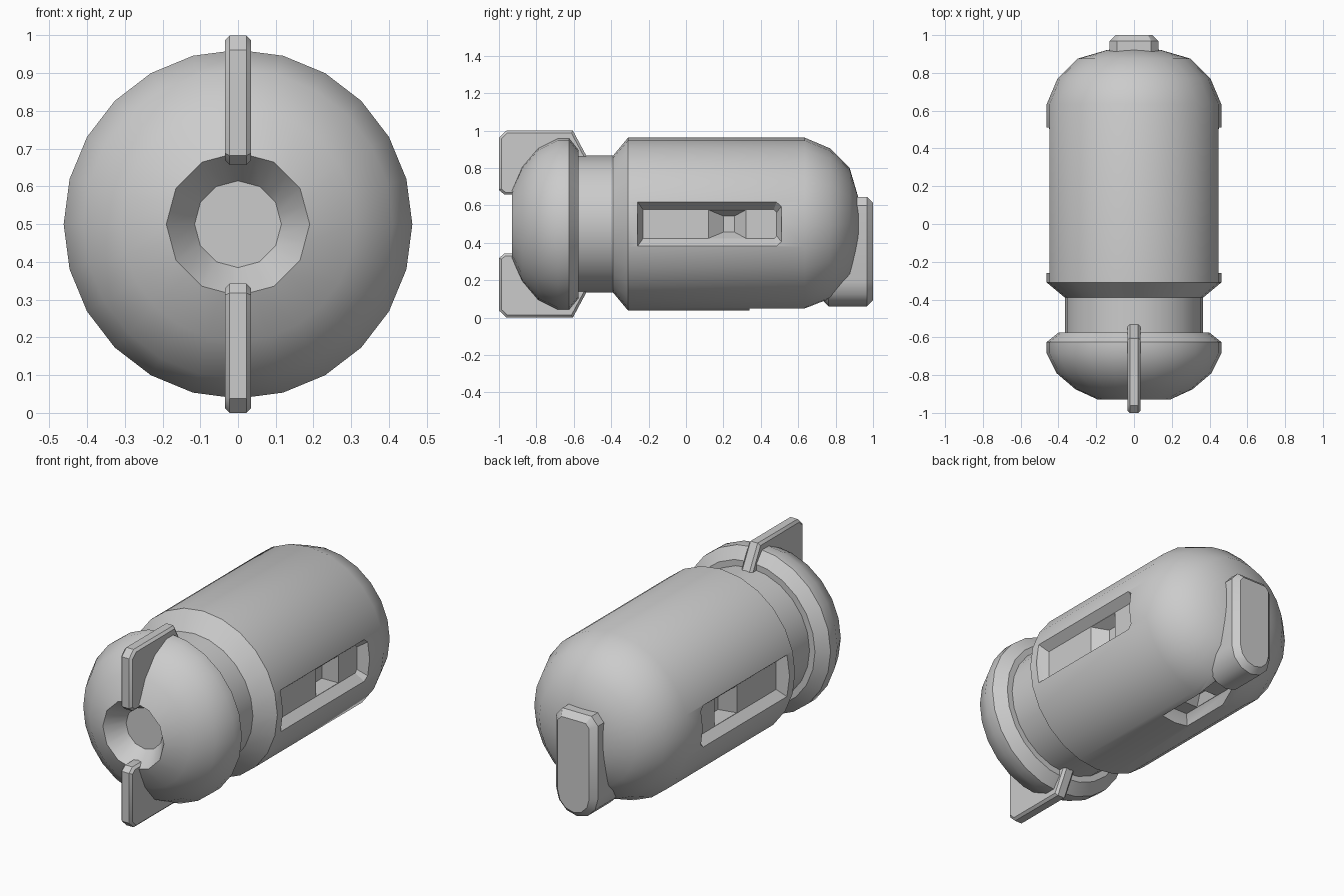
import bpy, bmesh
from math import sin, cos, pi

if "Cube" in bpy.data.objects:
    bpy.data.objects.remove(bpy.data.objects["Cube"])

C = 0.5  # height of the long axis


def loft(name, rings, bevel=0.0):
    """Skin a stack of equal-sized rings, cap both ends, optionally bevel the cap edges."""
    bm = bmesh.new()
    vs = [[bm.verts.new(p) for p in r] for r in rings]
    n = len(vs[0])
    for a, b in zip(vs, vs[1:]):
        for i in range(n):
            j = (i + 1) % n
            bm.faces.new((a[i], a[j], b[j], b[i]))
    caps = [bm.faces.new(vs[0]), bm.faces.new(vs[-1])]
    bmesh.ops.recalc_face_normals(bm, faces=bm.faces)
    if bevel:
        bmesh.ops.bevel(bm, geom=list({e for f in caps for e in f.edges}),
                        offset=bevel, segments=1, profile=0.5, affect='EDGES')
    me = bpy.data.meshes.new(name)
    bm.to_mesh(me)
    bm.free()
    ob = bpy.data.objects.new(name, me)
    bpy.context.collection.objects.link(ob)
    return ob


def circle(y, r, twelve=False):
    """24-point ring about the long axis; twelve=True flattens it to a 12-gon."""
    pts = []
    for i in range(24):
        a = i * pi / 12
        k = r * (cos(pi / 12) if twelve and i % 2 else 1)
        pts.append((k * cos(a), y, C + k * sin(a)))
    return pts


def cut(target, cutter):
    cutter.hide_render = True
    m = target.modifiers.new("cut", 'BOOLEAN')
    m.operation, m.solver, m.object = 'DIFFERENCE', 'EXACT', cutter
    bpy.context.view_layer.objects.active = target
    bpy.ops.object.modifier_apply(modifier=m.name)
    bpy.data.objects.remove(cutter)


# main body: one turned shape with a funnel hole, round head, neck and domed back
body = loft("body", [circle(-0.83, 0.115, True), circle(-0.93, 0.19, True)] + [
    circle(y, r) for y, r in (
        (-0.875, 0.31), (-0.79, 0.41), (-0.685, 0.462), (-0.625, 0.462),
        (-0.575, 0.40), (-0.575, 0.366), (-0.39, 0.366), (-0.31, 0.462),
        (0.635, 0.462), (0.77, 0.405), (0.875, 0.30), (0.922, 0.14), (0.93, 0.03))])


def slot(y0, y1, w, c=0.025):
    """Long slot outline (y, across) with clipped corners at the back end."""
    return [(y0, -w), (y1 - c, -w), (y1, -w + c), (y1, w - c), (y1 - c, w), (y0, w)]


def rect(y0, y1, w):
    return [(y0, -w), (y1, -w), (y1, w), (y0, w)]


def side_cut(s, layers):
    return loft("side_cutter", [[(s * d, y, C + t) for y, t in p] for d, p in layers])


def bottom_cut(layers):
    return loft("bottom_cutter", [[(t, y, C - d) for y, t in p] for d, p in layers])


# side pockets with a deeper tapered recess
for s in (1, -1):
    mouth, floor = slot(-0.26, 0.51, 0.12), slot(-0.23, 0.485, 0.078, 0.015)
    cut(body, side_cut(s, [(0.6, mouth), (0.45, mouth), (0.40, floor)]))
    inner = rect(0.12, 0.32, 0.076)
    cut(body, side_cut(s, [(0.41, inner), (0.40, inner), (0.34, rect(0.20, 0.26, 0.043))]))

# slot under the body
mouth = rect(0.34, 0.78, 0.085)
cut(body, bottom_cut([(0.6, mouth), (0.45, mouth), (0.40, rect(0.37, 0.76, 0.055))]))
inner = rect(0.46, 0.62, 0.053)
cut(body, bottom_cut([(0.41, inner), (0.40, inner), (0.35, rect(0.51, 0.57, 0.03))]))

# thin fins above and below the front opening
fin = [(-0.97, 0.157), (-1.0, 0.182), (-1.0, 0.462), (-0.96, 0.5),
       (-0.605, 0.5), (-0.53, 0.36), (-0.60, 0.25), (-0.80, 0.157)]
fins = [loft(nm, [[(x, y, C + s * h) for y, h in fin] for x in (-0.035, 0.035)], 0.013)
        for nm, s in (("upper_fin", 1), ("lower_fin", -1))]

# upright foot on the back, rounded at the bottom
outline = [(0.13, 0.60), (0.09, 0.645), (-0.09, 0.645), (-0.13, 0.60)]
outline += [(-0.13 * cos(i * pi / 6), 0.19 - 0.13 * sin(i * pi / 6)) for i in range(7)]
foot = loft("back_foot", [[(x, y, z) for x, z in outline] for y in (0.73, 1.0)], 0.032)

# smooth round surfaces, crisp edges
for ob in [body, foot] + fins:
    bpy.ops.object.select_all(action='DESELECT')
    ob.select_set(True)
    bpy.context.view_layer.objects.active = ob
    bpy.ops.object.shade_smooth_by_angle(angle=pi / 5.5)
